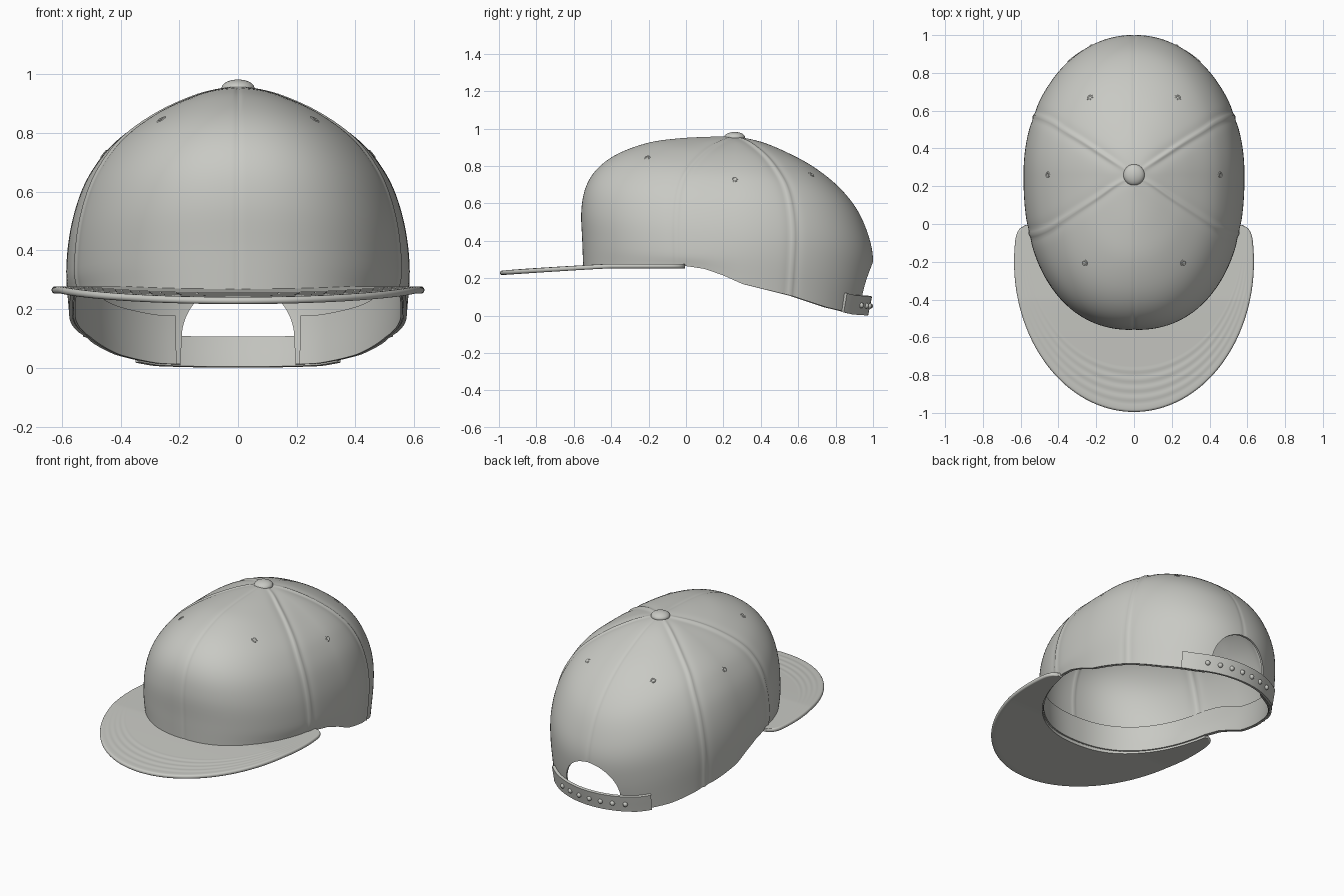
import bpy, bmesh
from math import sin, cos, pi, radians, exp, sqrt
from mathutils import Vector

if "Cube" in bpy.data.objects:
    bpy.data.objects.remove(bpy.data.objects["Cube"])

# Single fabric colour
COLOUR = (0.58, 0.585, 0.55, 1)
fabric = bpy.data.materials.new("warm grey fabric")
fabric.use_nodes = True
fabric.diffuse_color = COLOUR
bsdf = fabric.node_tree.nodes["Principled BSDF"]
bsdf.inputs["Base Color"].default_value = COLOUR
bsdf.inputs["Roughness"].default_value = 0.8

MID = 0.26  # y of the crown's apex
# Crown sections from apex to hem, (radius, height)
FRONT = [(0, .957), (.13, .957), (.30, .948), (.46, .925), (.62, .868),
         (.73, .79), (.795, .69), (.82, .56), (.815, .40), (.81, .265)]
SIDE = [(0, .957), (.10, .941), (.20, .904), (.30, .853), (.40, .785),
        (.47, .712), (.53, .61), (.57, .475), (.585, .33), (.575, .19)]
BACK = [(0, .957), (.14, .93), (.28, .873), (.42, .797), (.55, .695),
        (.65, .575), (.712, .44), (.74, .31), (.73, .16), (.70, .01)]
# Bottom hem, (y, height)
HEM = [(-1, .265), (0, .265), (.1, .25), (.2, .215), (.3, .17), (.57, .104),
       (.75, .045), (.88, .014), (1, .006)]
SEAMS = [68, 115, 245, 292]
LAST = len(SIDE) - 1


def hem(y):
    for (y0, z0), (y1, z1) in zip(HEM, HEM[1:]):
        if y <= y1:
            return z0 + (z1 - z0) * (y - y0) / (y1 - y0)
    return HEM[-1][1]


def fullness(a):
    """Squares the plan outline, more at the front than at the back."""
    n = 2.3 if cos(a) > 0 else 2.06
    return (abs(sin(a)) ** n + abs(cos(a)) ** n) ** (-1 / n)


def knot(a, i):
    """Point of section row i in direction a (0 = front, 90 = left)."""
    if i < 0:
        return knot(a + pi, -i)
    if i > LAST:
        return 2 * knot(a, LAST) - knot(a, LAST - 1)
    c, s, k = cos(a), sin(a), fullness(a)
    ry, rz = (FRONT if c > 0 else BACK)[i]
    x, y = k * s * SIDE[i][0], MID - k * c * ry
    z = hem(y) if i == LAST else c * c * rz + s * s * SIDE[i][1]
    return Vector((x, y, z))


def wall(a, t, out=0.0):
    """Smooth crown surface; out moves it horizontally outward."""
    i = min(int(t), LAST - 1)
    f = t - i
    p0, p1, p2, p3 = (knot(a, i + k) for k in (-1, 0, 1, 2))
    p = p1 + 0.5 * f * (p2 - p0 + f * (2 * p0 - 5 * p1 + 4 * p2 - p3
                                       + f * (3 * (p1 - p2) + p3 - p0)))
    if out:
        p += Vector((p.x, p.y - MID, 0)).normalized() * out
    return p


def crown_surface(a, t):
    """Crown with raised side seams and a fine centre groove."""
    p = wall(a, t)
    reach = sqrt(p.x ** 2 + (p.y - MID) ** 2)

    def gap(deg):
        d = abs(a - radians(deg)) % (2 * pi)
        return min(d, 2 * pi - d) * reach
    bump = 0
    for deg in SEAMS:
        g = gap(deg)
        bump += .008 * exp(-(g / .011) ** 2) - .005 * exp(-(g / .032) ** 2)
    for deg in (0, 180):
        bump -= .0025 * exp(-(gap(deg) / .013) ** 2)
    bump *= min(1, t / 1.5)
    core = Vector((0, MID, .3))
    return core + (p - core) * (1 + bump / .65)


def span(lo, hi, n):
    return [lo + (hi - lo) * k / n for k in range(n + 1)]


def finish(obj, angle=40):
    obj.data.materials.clear()
    obj.data.materials.append(fabric)
    bpy.ops.object.select_all(action='DESELECT')
    obj.select_set(True)
    bpy.context.view_layer.objects.active = obj
    bpy.ops.object.shade_smooth_by_angle(angle=radians(angle))


def mesh_object(name, bm):
    me = bpy.data.meshes.new(name)
    bm.to_mesh(me)
    bm.free()
    obj = bpy.data.objects.new(name, me)
    bpy.context.collection.objects.link(obj)
    bpy.context.view_layer.objects.active = obj
    return obj


def sheet(name, fn, us, vs, thick=0):
    """Grid over fn(u, v), thickened inward, or capped if it is a tube."""
    bm = bmesh.new()
    rows = [[bm.verts.new(fn(u, v)) for v in vs] for u in us]
    for r0, r1 in zip(rows, rows[1:]):
        for j in range(len(vs) - 1):
            bm.faces.new((r0[j], r0[j + 1], r1[j + 1], r1[j]))
    bmesh.ops.remove_doubles(bm, verts=bm.verts, dist=1e-5)
    if not thick:
        bmesh.ops.holes_fill(bm, edges=bm.edges)
    obj = mesh_object(name, bm)
    if thick:
        m = obj.modifiers.new("thickness", 'SOLIDIFY')
        m.thickness, m.offset = thick, -1
        bpy.ops.object.modifier_apply(modifier=m.name)
    return obj


# Crown
crown = sheet("crown", crown_surface, span(0, 2 * pi, 360), span(0, LAST, 45), .012)

# Arched opening at the back
bm = bmesh.new()
outline = [(.2, -.1), (.192, .1)]
outline += [(.192 * cos(b), .1 + .19 * sin(b)) for b in span(0, pi, 32)[1:-1]]
outline += [(-.192, .1), (-.2, -.1)]
face = bm.faces.new([bm.verts.new((x, .7, z)) for x, z in outline])
ext = bmesh.ops.extrude_face_region(bm, geom=[face])
bmesh.ops.translate(bm, vec=(0, .6, 0),
                    verts=[g for g in ext["geom"] if isinstance(g, bmesh.types.BMVert)])
bmesh.ops.recalc_face_normals(bm, faces=bm.faces)
cutter = mesh_object("opening_cutter", bm)
cutter.hide_render = True
bpy.context.view_layer.objects.active = crown
cut = crown.modifiers.new("opening", 'BOOLEAN')
cut.operation, cut.object, cut.solver = 'DIFFERENCE', cutter, 'EXACT'
bpy.ops.object.modifier_apply(modifier=cut.name)
bpy.data.objects.remove(cutter)
finish(crown)


# Inner sweatband of even height, open at the back
def band_surface(a, v):
    goal = wall(a, LAST).z + .165
    lo, hi = 5, LAST
    for _ in range(12):
        t = (lo + hi) / 2
        lo, hi = (t, hi) if wall(a, t).z > goal else (lo, t)
    return wall(a, lo + (LAST - lo) * v, -.014)


finish(sheet("sweatband", band_surface, span(-radians(158), radians(158), 120),
             span(0, 1, 6), .007))


# Flat brim with rounded rim and stitched rings on top
def brim_surface(u, section):
    v, bulge, lift = section
    a, b = u * radians(71), u * radians(104)
    k = fullness(a)
    inner = Vector((.565 * k * sin(a), MID - .80 * k * cos(a), 0))
    outer = Vector((.635 * sin(b), -.2 - .795 * cos(b), 0))
    tip = max(0, (abs(u) - .95) / .05)
    outer = outer.lerp(inner, .55 * (1 - sqrt(max(0, 1 - tip * tip))))
    outward = (outer - inner).normalized()
    p = inner.lerp(outer - outward * .012, v) + outward * bulge
    p.z = .265 - .037 * max(0, (-p.y - .4) / .6) ** 1.1 + lift
    if lift > 0 and .5 < v < .95:
        p.z += .0013 * sin((v - .5) / .45 * 8 * pi) * max(0, cos(b))
    return p


section = [(v, 0, .012) for v in span(0, 1, 48)]
section += [(1, .012 * cos(b), .012 * sin(b)) for b in span(pi / 2, -pi / 2, 8)[1:]]
section += [(v, 0, -.012) for v in span(1, 0, 12)[1:]] + [section[0]]
finish(sheet("brim", brim_surface, span(-1, 1, 160), section))


# Rear strap across the opening
def strap_surface(a, v):
    p = wall(a, LAST - .65 * (1 - v), .014)
    p.z = hem(wall(a, LAST).y) - .008 + .102 * (1 - v)
    return p


finish(sheet("rear_strap", strap_surface,
             span(radians(144), radians(216), 40), span(0, 1, 4), .018))

# Strap pegs
for k, a in enumerate(span(radians(158), radians(202), 6)):
    bpy.ops.mesh.primitive_uv_sphere_add(segments=16, ring_count=8, radius=.015,
                                         location=strap_surface(a, .5))
    peg = bpy.context.object
    peg.name = f"strap_peg_{k + 1}"
    finish(peg)

# Top button
bpy.ops.mesh.primitive_uv_sphere_add(segments=40, ring_count=20, radius=1,
                                     location=(0, MID, .953))
button = bpy.context.object
button.name = "top_button"
button.scale = (.056, .056, .029)
finish(button)

# Stitched eyelets, one per panel
for label, x, y, z in (("front", .27, -.21, .86), ("side", .46, .26, .73), ("back", .24, .68, .77)):
    for side, sx in (("left", 1), ("right", -1)):
        hit, spot, normal, _ = crown.closest_point_on_mesh(Vector((sx * x, y, z)))
        bpy.ops.mesh.primitive_torus_add(major_segments=20, minor_segments=8,
                                         major_radius=.012, minor_radius=.007,
                                         location=spot - normal * .004,
                                         rotation=normal.to_track_quat('Z', 'Y').to_euler())
        eyelet = bpy.context.object
        eyelet.name = f"{label}_eyelet_{side}"
        finish(eyelet)
